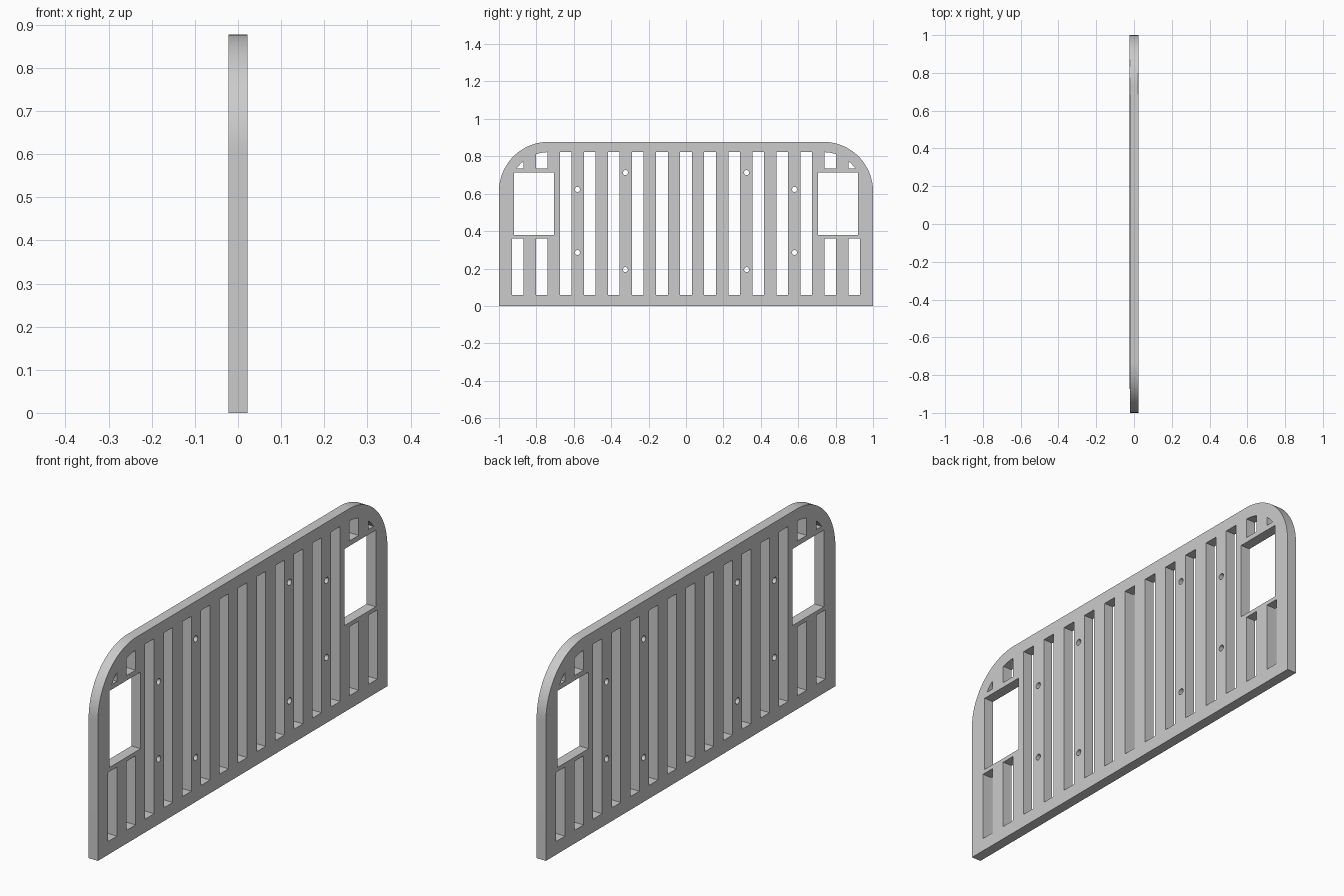
import bpy
from math import sin, cos, pi, sqrt, radians

cube = bpy.data.objects.get("Cube")
if cube:
    bpy.data.objects.remove(cube, do_unlink=True)

HEIGHT, THICK, RADIUS, RIM = 0.877, 0.045, 0.265, 0.055
PITCH, SLOT = 0.1285, 0.031          # slot spacing and half width
ARC_U, ARC_V = 1 - RADIUS, HEIGHT - RADIUS
SLOT_LOW, SLOT_HIGH = 0.058, 0.823
SHELF = 0.735                        # bottom of the small slots over the windows

grey = bpy.data.materials.new("plain grey")
grey.use_nodes = True
colour = (0.6, 0.6, 0.6, 1)
grey.diffuse_color = colour
grey.node_tree.nodes["Principled BSDF"].inputs["Base Color"].default_value = colour

curve = bpy.data.curves.new("grille_panel", "CURVE")
curve.dimensions = "2D"
curve.fill_mode = "BOTH"
curve.extrude = THICK / 2


def loop(points):
    """Add one closed outline; outlines inside the first become holes."""
    spline = curve.splines.new("POLY")
    spline.points.add(len(points) - 1)
    for p, (u, v) in zip(spline.points, points):
        p.co = (u, v, 0, 1)
    spline.use_cyclic_u = True


def rect(u0, u1, v0, v1):
    loop([(u0, v0), (u1, v0), (u1, v1), (u0, v1)])


def arc(cu, cv, r, start, end, n):
    return [(cu + r * cos(start + (end - start) * i / n),
             cv + r * sin(start + (end - start) * i / n)) for i in range(n + 1)]


def capped_slot(side, u0, u1):
    """Small slot whose top follows the rounded corner."""
    inner = RADIUS - RIM
    us = [u0 + (u1 - u0) * i / 6 for i in range(7)]
    top = [(side * u, ARC_V + sqrt(inner ** 2 - max(u - ARC_U, 0) ** 2)) for u in us]
    if top[-1][1] < SHELF + 0.002:
        top.pop()
    loop([(side * u1, SHELF), (side * u0, SHELF)] + top)


# Outer outline with rounded top corners
loop([(-1, 0), (1, 0)] + arc(ARC_U, ARC_V, RADIUS, 0, pi / 2, 32)
     + arc(-ARC_U, ARC_V, RADIUS, pi / 2, pi, 32))

# Full-height slots
for i in range(-5, 6):
    rect(i * PITCH - SLOT, i * PITCH + SLOT, SLOT_LOW, SLOT_HIGH)

for side in (-1, 1):
    # Lamp window, with short slots below it
    rect(side * 0.705, side * 0.92, 0.378, 0.713)
    for i in (6, 7):
        c = side * i * PITCH
        rect(c - SLOT, c + SLOT, SLOT_LOW, 0.36)
    # Small slots above the window
    capped_slot(side, 6 * PITCH - SLOT, 6 * PITCH + SLOT)
    reach = ARC_U + sqrt((RADIUS - RIM) ** 2 - (SHELF - ARC_V) ** 2)
    capped_slot(side, 7 * PITCH - SLOT, reach)
    # Bolt holes
    for u, v in ((0.58, 0.623), (0.58, 0.286), (0.324, 0.713), (0.324, 0.194)):
        loop(arc(side * u, v, 0.0135, 0, 2 * pi, 20)[:-1])

# Stand the panel up and turn it into a mesh
panel = bpy.data.objects.new("grille_panel", curve)
bpy.context.collection.objects.link(panel)
curve.materials.append(grey)
panel.rotation_euler = (radians(90), 0, radians(90))
bpy.ops.object.select_all(action="DESELECT")
panel.select_set(True)
bpy.context.view_layer.objects.active = panel
bpy.ops.object.convert(target="MESH")
bpy.ops.object.transform_apply(location=False, rotation=True, scale=False)

# Weld the caps to the walls
bpy.ops.object.mode_set(mode="EDIT")
bpy.ops.mesh.select_all(action="SELECT")
bpy.ops.mesh.remove_doubles(threshold=0.0001)
bpy.ops.mesh.normals_make_consistent(inside=False)
bpy.ops.mesh.dissolve_limited(angle_limit=radians(0.5))
bpy.ops.object.mode_set(mode="OBJECT")
bpy.ops.object.shade_smooth_by_angle(angle=radians(30))
